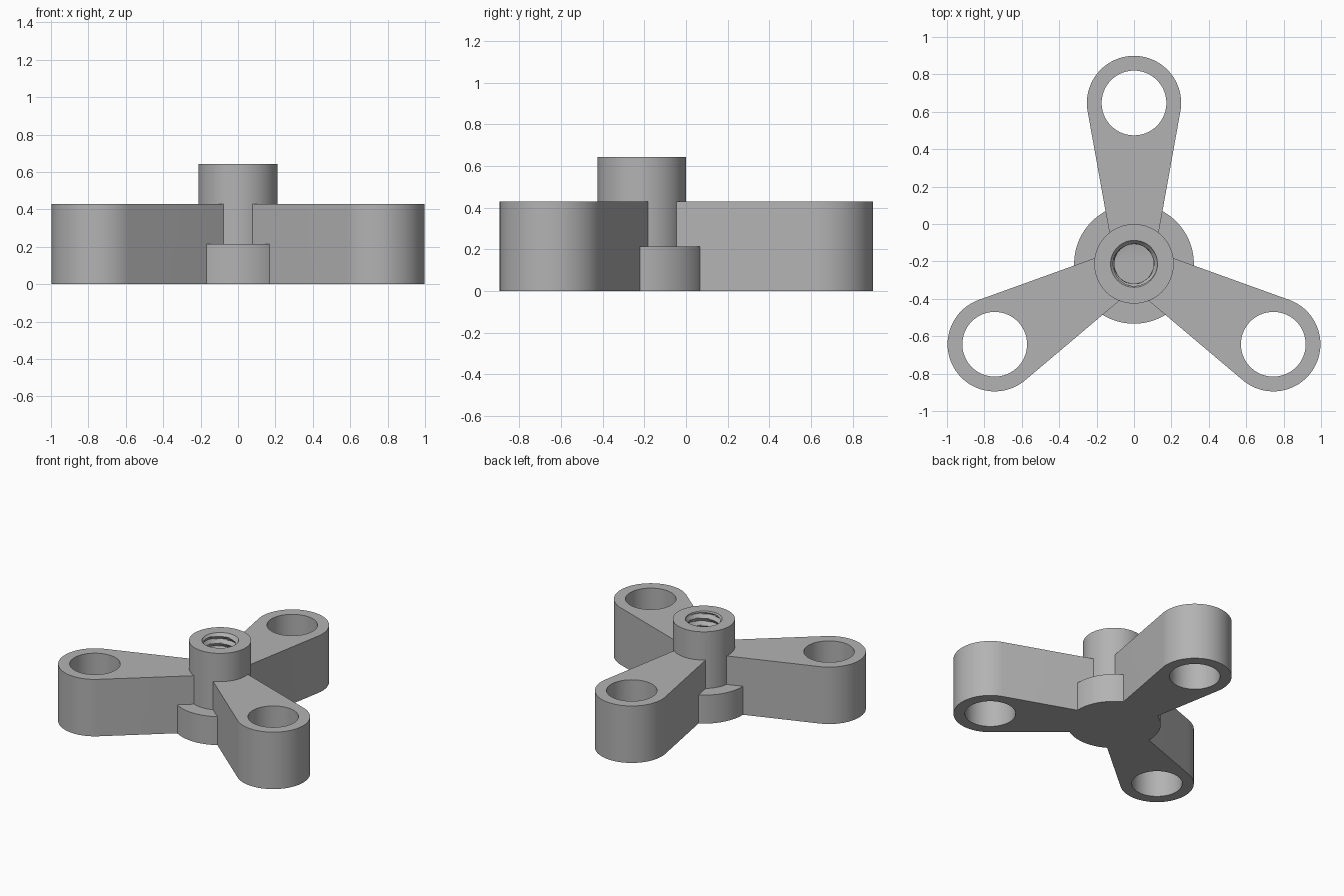
import bpy, bmesh
from math import sin, cos, pi, asin, radians
from mathutils import Vector, Matrix

cube = bpy.data.objects.get("Cube")
if cube:
    bpy.data.objects.remove(cube, do_unlink=True)

HUB = Vector((0, -0.213, 0))
REACH, END_R, ROOT_R = 0.86, 0.252, 0.10
ARM_H, HUB_H, FLANGE_H = 0.43, 0.643, 0.215
BORE_R, BORE_TOP_R, BORE_FLOOR, PITCH = 0.105, 0.127, 0.2, 0.055

grey = bpy.data.materials.new("plain_grey")
grey.use_nodes = True
grey.diffuse_color = (0.45, 0.45, 0.45, 1)
grey.node_tree.nodes["Principled BSDF"].inputs["Base Color"].default_value = grey.diffuse_color


def make_object(name, bm):
    bmesh.ops.recalc_face_normals(bm, faces=bm.faces)
    mesh = bpy.data.meshes.new(name)
    bm.to_mesh(mesh)
    bm.free()
    mesh.materials.append(grey)
    obj = bpy.data.objects.new(name, mesh)
    bpy.context.collection.objects.link(obj)
    return obj


def prism(name, outline, z0, z1):
    bm = bmesh.new()
    face = bm.faces.new([bm.verts.new((p.x, p.y, z0)) for p in outline])
    top = bmesh.ops.extrude_face_region(bm, geom=[face])["geom"]
    verts = [v for v in top if isinstance(v, bmesh.types.BMVert)]
    bmesh.ops.translate(bm, vec=(0, 0, z1 - z0), verts=verts)
    return make_object(name, bm)


def arc(center, r, a0, a1, n):
    return [center + Vector((cos(a0 + (a1 - a0) * i / n), sin(a0 + (a1 - a0) * i / n), 0)) * r
            for i in range(n + 1)]


def circle(center, r, n=96):
    return arc(center, r, 0, 2 * pi, n)[:-1]


def combine(target, tool, operation):
    mod = target.modifiers.new(tool.name, 'BOOLEAN')
    mod.operation, mod.solver, mod.object = operation, 'EXACT', tool
    bpy.context.view_layer.update()
    graph = bpy.context.evaluated_depsgraph_get()
    mesh = bpy.data.meshes.new_from_object(target.evaluated_get(graph))
    target.modifiers.clear()
    target.data = mesh
    bpy.data.objects.remove(tool, do_unlink=True)


def threaded_bore():
    # Helical wall with a flared mouth, closed at both ends
    bm = bmesh.new()
    n, rows, top = 64, 72, HUB_H + 0.01
    rings = []
    for j in range(rows + 1):
        z = BORE_FLOOR + (top - BORE_FLOOR) * j / rows
        ring = []
        for i in range(n):
            phase = (z / PITCH - i / n) % 1
            r = BORE_R + (BORE_TOP_R - BORE_R) * (1 - abs(2 * phase - 1))
            if j == 0:
                r = BORE_R
            r = max(r, min(BORE_TOP_R, BORE_TOP_R - (HUB_H - z)))
            ring.append(bm.verts.new(HUB + Vector((r * cos(2 * pi * i / n), r * sin(2 * pi * i / n), z))))
        rings.append(ring)
    for low, high in zip(rings, rings[1:]):
        for i in range(n):
            k = (i + 1) % n
            bm.faces.new((low[i], low[k], high[k]))
            bm.faces.new((low[i], high[k], high[i]))
    bm.faces.new(rings[0])
    bm.faces.new(rings[-1])
    return make_object("bore_cutter", bm)


# Central hub and low flange
body = prism("three_arm_knob", circle(HUB, 0.2125), 0, HUB_H)
combine(body, prism("flange", circle(HUB, 0.32), 0, FLANGE_H), 'UNION')

# Three tapered arms with tangent rounded ends
taper = asin((END_R - ROOT_R) / REACH)
ends = []
for heading in (90, 210, 330):
    a = radians(heading)
    end = HUB + Vector((cos(a), sin(a), 0)) * REACH
    side = pi / 2 + taper
    outline = arc(end, END_R, a - side, a + side, 64)
    outline += arc(HUB, ROOT_R, a + side, a + 2 * pi - side, 12)
    combine(body, prism("arm", outline, 0, ARM_H), 'UNION')
    ends.append(end)

# Through holes in the arm ends
for end in ends:
    combine(body, prism("hole_cutter", circle(end, 0.173, 72), -0.1, ARM_H + 0.1), 'DIFFERENCE')

# Blind threaded bore
combine(body, threaded_bore(), 'DIFFERENCE')

bpy.context.view_layer.objects.active = body
body.select_set(True)
bpy.ops.object.shade_smooth_by_angle(angle=radians(25))
